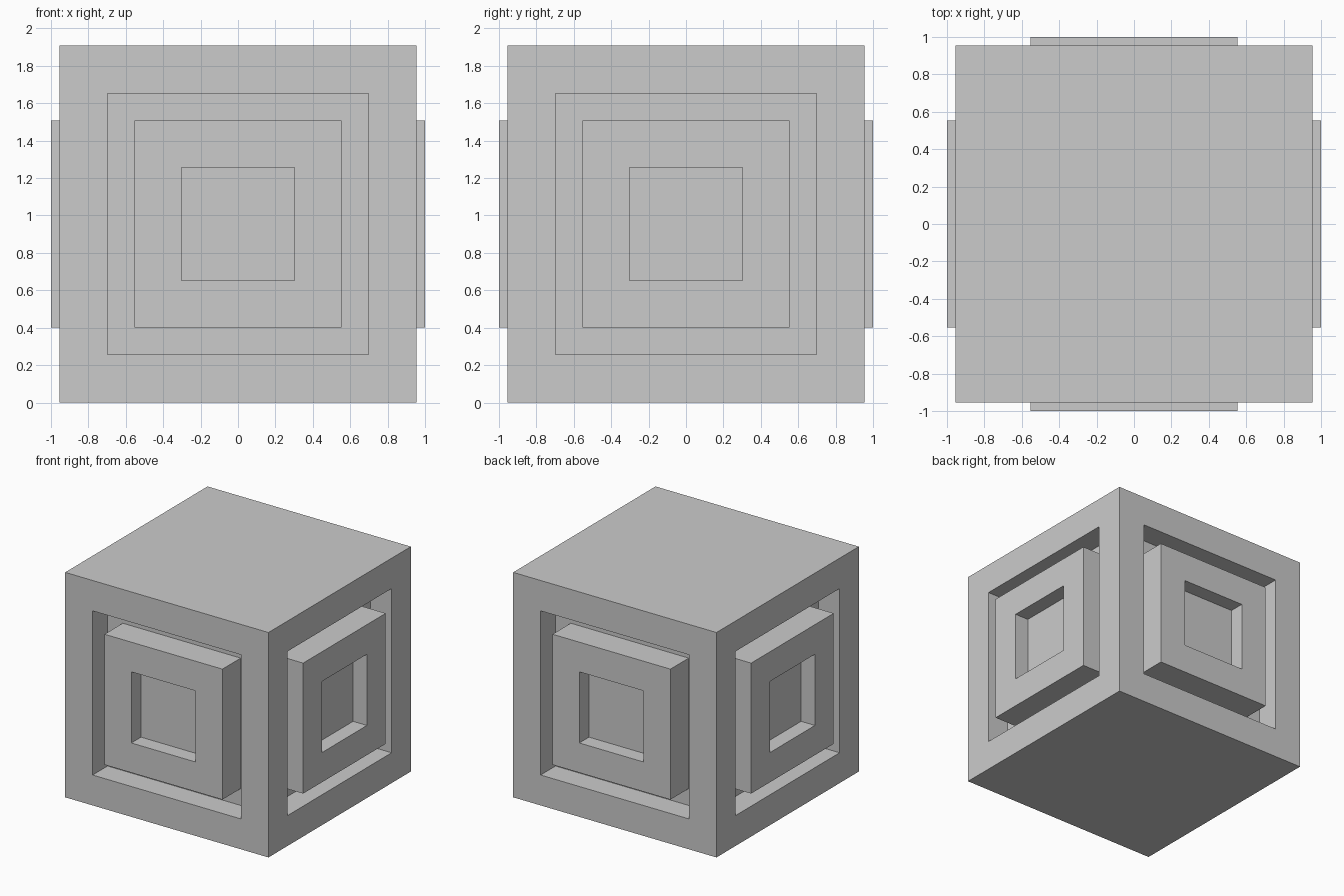
import bpy, bmesh

if "Cube" in bpy.data.objects:
    bpy.data.objects.remove(bpy.data.objects["Cube"])

HALF = 0.955            # half size of the cube body
STEPS = [               # (inset width, push along the face normal)
    (0.258, -0.20),     # square recess
    (0.143, 0.245),     # raised block standing in the recess
    (0.252, -0.13),     # square pocket in the block
]

# Cube body
bm = bmesh.new()
bmesh.ops.create_cube(bm, size=2 * HALF)
bmesh.ops.translate(bm, verts=bm.verts, vec=(0, 0, HALF))
bm.normal_update()

# Nested square steps on the four upright sides
for face in [f for f in bm.faces if abs(f.normal.z) < 0.5]:
    normal = face.normal.copy()
    for width, push in STEPS:
        bmesh.ops.inset_region(bm, faces=[face], thickness=width, use_even_offset=True)
        ext = bmesh.ops.extrude_discrete_faces(bm, faces=[face])
        face = ext["faces"][0]
        bmesh.ops.translate(bm, verts=face.verts, vec=normal * push)
        bm.normal_update()

bmesh.ops.recalc_face_normals(bm, faces=bm.faces)
mesh = bpy.data.meshes.new("stepped_cube")
bm.to_mesh(mesh)
bm.free()
bpy.context.collection.objects.link(bpy.data.objects.new("stepped_cube", mesh))
